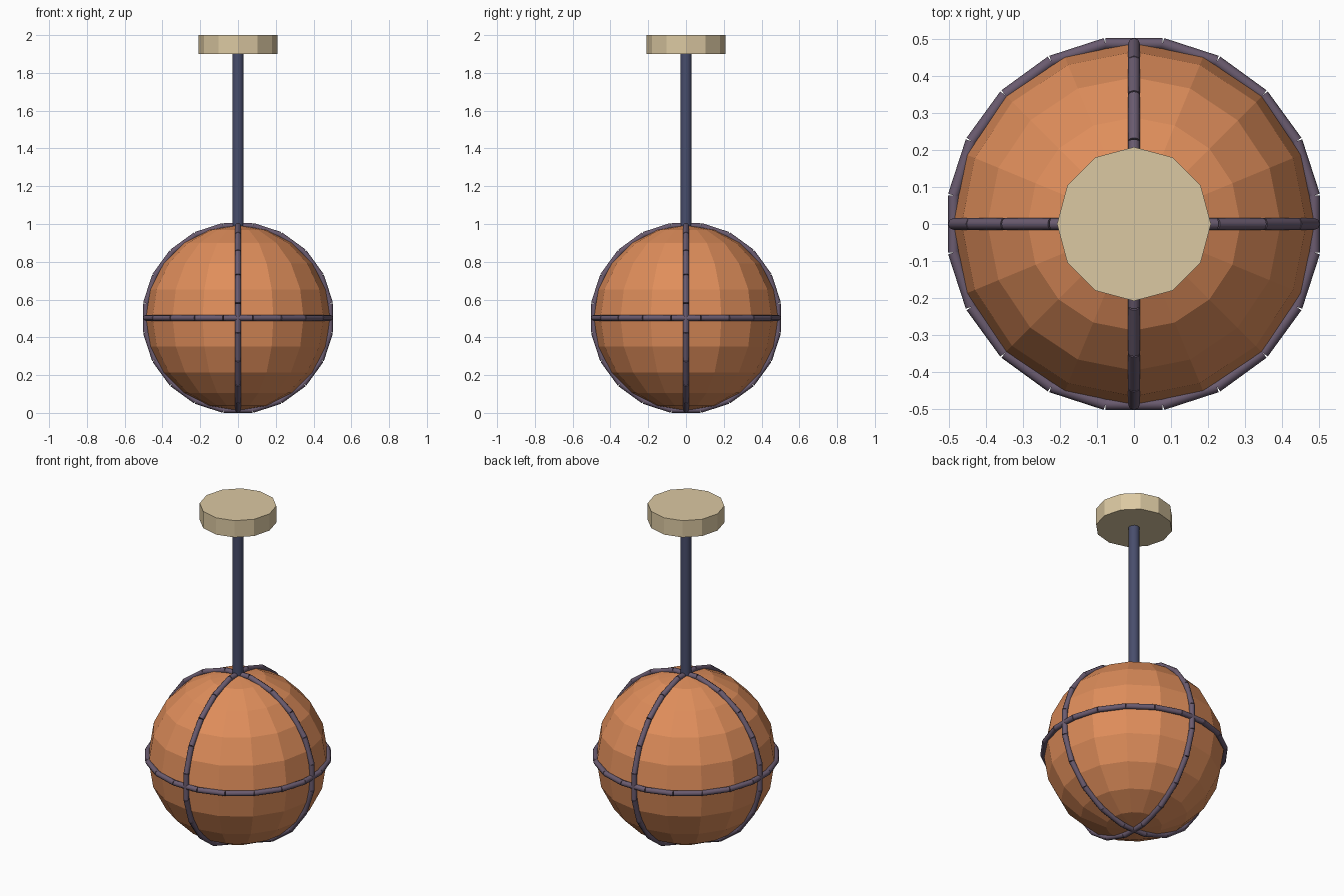
import bpy, math
from mathutils import Vector, Matrix

if "Cube" in bpy.data.objects:
    bpy.data.objects.remove(bpy.data.objects["Cube"])

CZ = 0.503          # globe centre height
SEGS = 20           # straight rods per hoop


def material(name, rgb):
    m = bpy.data.materials.new(name)
    m.diffuse_color = (*rgb, 1)
    m.use_nodes = True
    m.node_tree.nodes["Principled BSDF"].inputs["Base Color"].default_value = m.diffuse_color
    return m


ORANGE = material("orange_globe", (0.74, 0.27, 0.105))
CREAM = material("cream_plate", (0.71, 0.58, 0.36))
NAVY = material("navy_rod", (0.065, 0.075, 0.15))
PLUM = material("plum_frame", (0.145, 0.105, 0.16))


def finish(name, mat, smooth=False):
    ob = bpy.context.object
    ob.name = name
    ob.data.materials.append(mat)
    if smooth:
        bpy.ops.object.shade_smooth_by_angle(angle=math.radians(50))
    return ob


def cylinder(name, mat, sides, radius, z0, z1, smooth=False):
    bpy.ops.mesh.primitive_cylinder_add(vertices=sides, radius=radius, depth=z1 - z0,
                                        location=(0, 0, (z0 + z1) / 2))
    return finish(name, mat, smooth)


def hoop(name, rotation):
    """Ring of straight round rods laid end to end, with open outer joints."""
    mid, r = 0.487, 0.016
    length = 2 * mid * math.tan(math.pi / SEGS)
    rods = []
    for i in range(SEGS):
        bpy.ops.mesh.primitive_cylinder_add(vertices=8, radius=r, depth=length)
        ob = bpy.context.object
        spin = Matrix.Rotation(2 * math.pi * i / SEGS, 4, 'Z')
        lay = Matrix.Translation((mid, 0, 0)) @ Matrix.Rotation(math.pi / 2, 4, 'X')
        ob.data.transform(rotation @ spin @ lay)
        rods.append(ob)
    for ob in rods:
        ob.select_set(True)
    bpy.context.view_layer.objects.active = rods[0]
    bpy.ops.object.join()
    ob = finish(name, PLUM, True)
    ob.location = Vector((0, 0, CZ))


# faceted globe
bpy.ops.mesh.primitive_uv_sphere_add(segments=16, ring_count=10, radius=0.49,
                                     location=(0, 0, CZ))
finish("globe", ORANGE)

# hoops around the globe
hoop("equator_hoop", Matrix.Identity(4))
hoop("side_hoop", Matrix.Rotation(math.pi / 2, 4, 'X'))
hoop("front_back_hoop", Matrix.Rotation(math.pi / 2, 4, 'Y'))

# hanging rod and ceiling plate
cylinder("hanging_rod", NAVY, 12, 0.03, 0.98, 1.905, True)
cylinder("ceiling_plate", CREAM, 12, 0.208, 1.9, 2.0)
